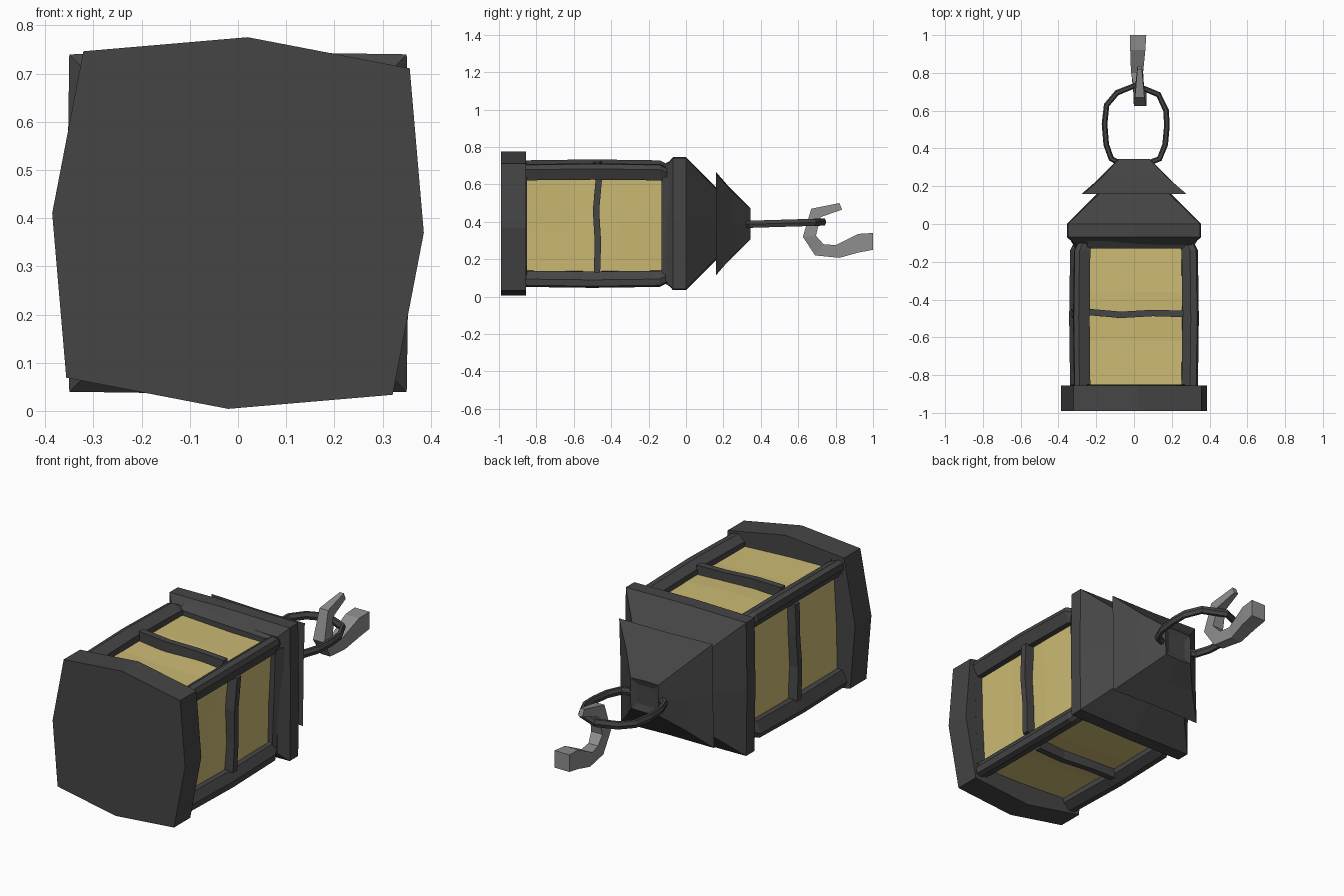
import bpy, bmesh
from math import sin, cos, radians, hypot, pi

if "Cube" in bpy.data.objects:
    bpy.data.objects.remove(bpy.data.objects["Cube"], do_unlink=True)

CZ = 0.39      # height of the lantern axis, which runs along y
TWIST = -2     # hand-made lean of the frame, in degrees


def material(name, rgb):
    m = bpy.data.materials.new(name)
    m.use_nodes = True
    m.diffuse_color = (*rgb, 1)
    m.node_tree.nodes["Principled BSDF"].inputs["Base Color"].default_value = (*rgb, 1)
    return m


IRON = material("dark iron", (0.06, 0.06, 0.06))
STEEL = material("light steel", (0.27, 0.27, 0.27))
GLASS = material("amber glass", (0.6, 0.49, 0.17))


def loft(name, rings, mat):
    """Skin a list of equal-sized point rings and cap both ends."""
    bm = bmesh.new()
    rows = [[bm.verts.new(p) for p in r] for r in rings]
    n = len(rows[0])
    for a, b in zip(rows, rows[1:]):
        for i in range(n):
            j = (i + 1) % n
            bm.faces.new((a[i], a[j], b[j], b[i]))
    bm.faces.new(rows[0])
    bm.faces.new(rows[-1])
    bmesh.ops.recalc_face_normals(bm, faces=bm.faces)
    me = bpy.data.meshes.new(name)
    bm.to_mesh(me)
    bm.free()
    me.materials.append(mat)
    ob = bpy.data.objects.new(name, me)
    bpy.context.collection.objects.link(ob)
    return ob


def turn(u, y, v, degrees):
    """Place a point of the upper side after turning it about the axis."""
    a = radians(degrees)
    return (u * cos(a) - v * sin(a), y, CZ + u * sin(a) + v * cos(a))


def square(y, corner, middle, twist=0):
    """Square ring with a point halfway along each side."""
    return [turn(u, y, v, 90 * k + twist) for k in range(4)
            for u, v in ((corner, corner), (0, middle))]


# Base plate
loft("base", [square(-0.99, 0.339, 0.386, -3), square(-0.855, 0.339, 0.386, -3)], IRON)

# Glass core, slightly uneven
loft("glass", [square(-0.87, 0.275, 0.28, TWIST), square(-0.62, 0.275, 0.268, TWIST),
               square(-0.36, 0.275, 0.283, TWIST), square(-0.1, 0.275, 0.27, TWIST)], GLASS)

# Frame: corner posts, end rails and wavy cross bars on four sides
POST = ((0.242, 0.25), (0.242, 0.3), (0.285, 0.328), (0.318, 0.325),
        (0.328, 0.3), (0.305, 0.242), (0.25, 0.242))
SIDES = ("top", "right", "bottom", "left")
WAVE = ((-0.25, -0.465), (-0.08, -0.48), (0.09, -0.47), (0.25, -0.475))
for k, side in enumerate(SIDES):
    ang = -90 * k + TWIST
    loft(side + "_post", [[turn(u * s, y, v * s, ang) for u, v in POST]
                          for y, s in ((-0.87, 1), (-0.5, 1.015), (-0.14, 1), (-0.1, 0.94))], IRON)
    for label, y0, y1 in (("upper", -0.13, -0.09), ("lower", -0.88, -0.85)):
        loft(f"{side}_{label}_rail",
             [[turn(u, y, v, ang) for y, v in ((y0, 0.25), (y0, 0.3), (y1, 0.325), (y1, 0.25))]
              for u in (-0.26, 0.26)], IRON)
    loft(side + "_cross_bar",
         [[turn(u, c + d, v, ang) for d, v in
           ((-0.018, 0.25), (-0.018, 0.325), (0.016, 0.325), (0.016, 0.25))]
          for u, c in WAVE], IRON)

# Lower roof with its eave
loft("roof", [square(-0.11, 0.305, 0.31), square(-0.07, 0.35, 0.355),
              square(0.0, 0.35, 0.355), square(0.18, 0.165, 0.175)], IRON)

# Upper cap with a shallow dish on top
loft("cap", [square(0.16, 0.272, 0.268, -1), square(0.25, 0.17, 0.178, -1),
             square(0.345, 0.08, 0.083, -1), square(0.335, 0.05, 0.05)], IRON)

# Carrying ring
PATH = ((-0.07, 0.32), (-0.12, 0.345), (-0.147, 0.42), (-0.156, 0.53), (-0.145, 0.63),
        (-0.09, 0.695), (0.01, 0.735), (0.13, 0.685), (0.17, 0.6), (0.174, 0.52),
        (0.165, 0.42), (0.135, 0.345), (0.07, 0.32))
rings = []
for i, (x, y) in enumerate(PATH):
    ax, ay = PATH[max(i - 1, 0)]
    bx, by = PATH[min(i + 1, len(PATH) - 1)]
    d = hypot(bx - ax, by - ay)
    nx, ny = (by - ay) / d, (ax - bx) / d
    rise = 0.386 + 0.03 * (y - 0.32)
    rings.append([(x + nx * 0.015 * cos(t), y + ny * 0.015 * cos(t), rise + 0.022 * sin(t))
                  for t in (2 * pi * s / 6 for s in range(6))])
loft("carrying_ring", rings, IRON)

# Hanging hook: outer point, inner point, x centre, half width
HOOK = (((0.82, 0.5), (0.835, 0.465), 0.03, 0.012), ((0.67, 0.47), (0.72, 0.425), 0.03, 0.025),
        ((0.625, 0.32), (0.695, 0.325), 0.032, 0.033), ((0.69, 0.22), (0.735, 0.28), 0.025, 0.028),
        ((0.82, 0.207), (0.8, 0.275), 0.016, 0.032), ((0.92, 0.235), (0.92, 0.335), 0.02, 0.04),
        ((1.0, 0.25), (1.0, 0.34), 0.022, 0.043))
loft("hook", [[(c - w, *o), (c + w, *o), (c + w, *i), (c - w, *i)] for o, i, c, w in HOOK], STEEL)
